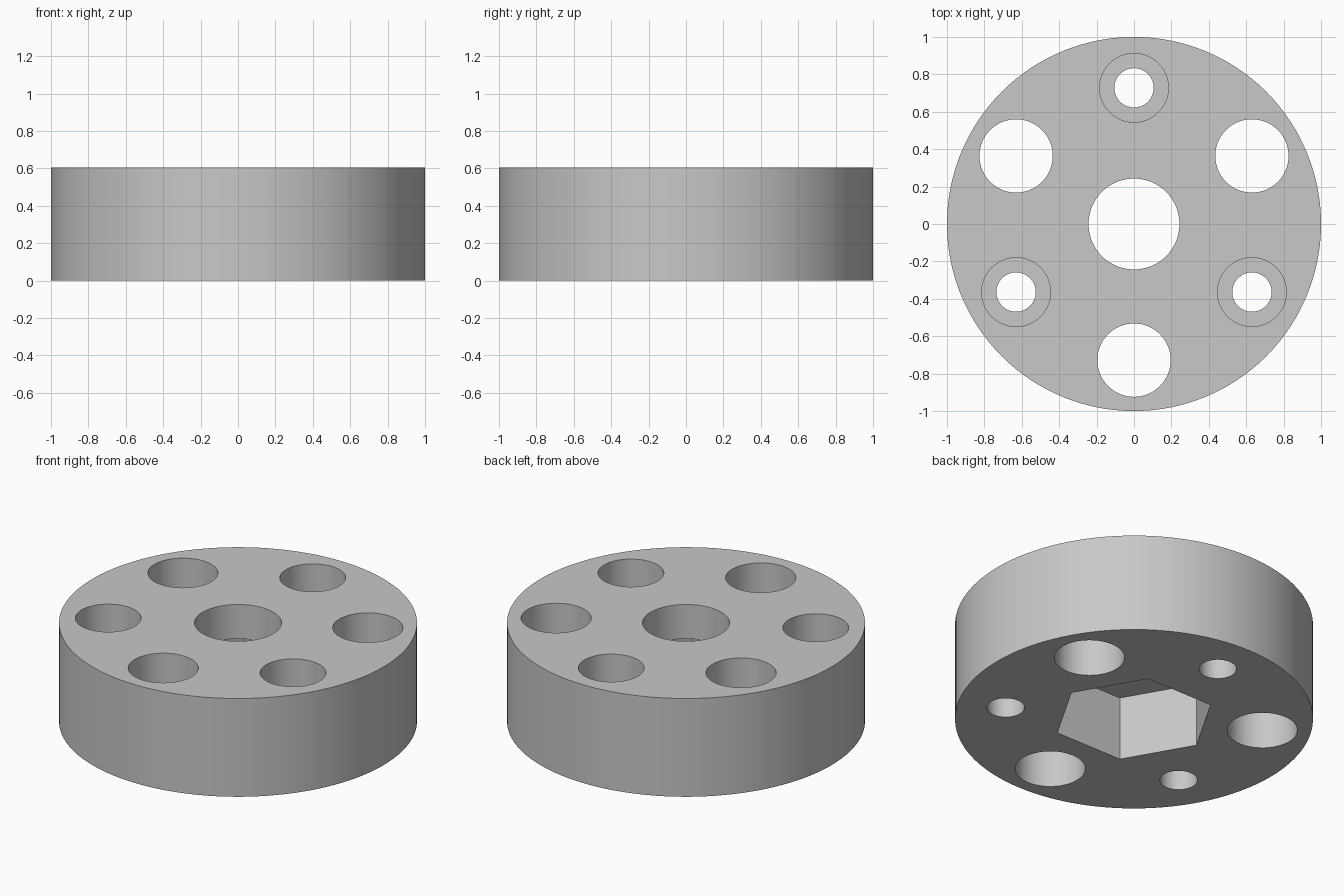
import bpy
from math import radians, cos, sin

cube = bpy.data.objects.get("Cube")
if cube:
    bpy.data.objects.remove(cube, do_unlink=True)

HEIGHT = 0.606
RING = 0.728        # radius of the circle the six holes sit on
OVER = 0.1          # how far cutters poke out of the faces


def cylinder(name, radius, z0, z1, x=0, y=0, sides=64):
    """Upright prism between two heights, with a corner on the x axis."""
    bpy.ops.mesh.primitive_cylinder_add(
        vertices=sides, radius=radius, depth=z1 - z0, location=(x, y, (z0 + z1) / 2))
    obj = bpy.context.object
    obj.name = name
    if sides == 6:
        obj.rotation_euler.z = radians(30)
    return obj


def cut(target, cutter):
    """Subtract the cutter from the target and discard it."""
    cutter.hide_render = True
    mod = target.modifiers.new("cut", 'BOOLEAN')
    mod.operation = 'DIFFERENCE'
    mod.solver = 'EXACT'
    mod.object = cutter
    bpy.context.view_layer.objects.active = target
    bpy.ops.object.modifier_apply(modifier=mod.name)
    bpy.data.objects.remove(cutter, do_unlink=True)


grey = bpy.data.materials.new("light grey")
grey.use_nodes = True
grey.diffuse_color = (0.58, 0.58, 0.58, 1)
grey.node_tree.nodes["Principled BSDF"].inputs["Base Color"].default_value = (0.58, 0.58, 0.58, 1)

# Round body
disc = cylinder("disc_body", 1.0, 0, HEIGHT, sides=128)
disc.data.materials.append(grey)

# Central bore with a hexagonal nut pocket underneath
cut(disc, cylinder("bore_cutter", 0.243, -OVER, HEIGHT + OVER))
cut(disc, cylinder("nut_cutter", 0.455, -OVER, 0.394, sides=6))

# Ring of alternating plain holes and counterbored screw holes
for i in range(6):
    angle = radians(30 + 60 * i)
    x, y = RING * cos(angle), RING * sin(angle)
    if i % 2 == 0:
        cut(disc, cylinder("hole_cutter", 0.196, -OVER, HEIGHT + OVER, x, y))
    else:
        cut(disc, cylinder("screw_cutter", 0.105, -OVER, HEIGHT + OVER, x, y))
        cut(disc, cylinder("head_cutter", 0.184, HEIGHT - 0.303, HEIGHT + OVER, x, y))

# Smooth walls, crisp rims
bpy.ops.object.select_all(action='DESELECT')
disc.select_set(True)
bpy.context.view_layer.objects.active = disc
bpy.ops.object.shade_smooth_by_angle(angle=radians(30))
